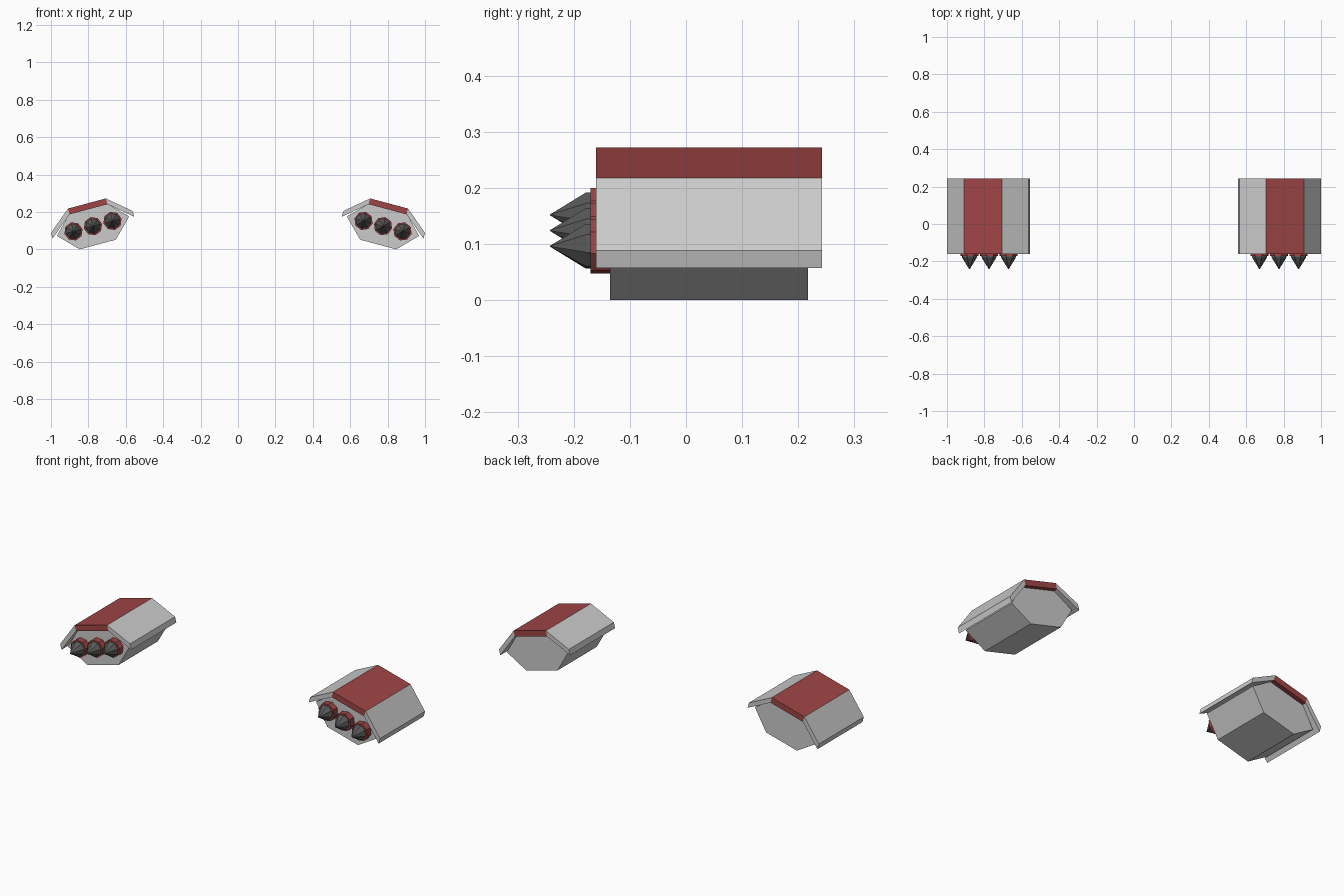
import bpy, bmesh
from math import radians, sin, cos, pi

if "Cube" in bpy.data.objects:
    bpy.data.objects.remove(bpy.data.objects["Cube"])

TILT = radians(15)
OX, OZ = 0.7815, 0.1465          # pod origin in the front plane
MID = -0.0235                    # height of the body axis in pod space


def place(u, v, y):
    """Tilted pod coordinates to world coordinates."""
    return (OX + u * cos(TILT) + v * sin(TILT), y, OZ - u * sin(TILT) + v * cos(TILT))


def material(name, colour):
    m = bpy.data.materials.new(name)
    m.diffuse_color = (*colour, 1)
    m.use_nodes = True
    m.node_tree.nodes["Principled BSDF"].inputs["Base Color"].default_value = m.diffuse_color
    return m


def finish(name, bm, mats=()):
    """Make the object and mirror it to the other side."""
    bmesh.ops.recalc_face_normals(bm, faces=bm.faces)
    me = bpy.data.meshes.new(name)
    bm.to_mesh(me)
    bm.free()
    for m in mats:
        me.materials.append(m)
    ob = bpy.data.objects.new(name, me)
    bpy.context.collection.objects.link(ob)
    mod = ob.modifiers.new("mirror", 'MIRROR')
    mod.use_mirror_merge = False
    return ob


def loft(name, rings, mats=()):
    """Skin closed rings of equal count and cap both ends."""
    bm = bmesh.new()
    rows = [[bm.verts.new(p) for p in ring] for ring in rings]
    n = len(rows[0])
    for a, b in zip(rows, rows[1:]):
        for i in range(n):
            j = (i + 1) % n
            bm.faces.new((a[i], a[j], b[j], b[i]))
    bm.faces.new(rows[0])
    bm.faces.new(rows[-1])
    bmesh.ops.remove_doubles(bm, verts=bm.verts, dist=0.0003)
    return finish(name, bm, mats)


def ring(u, r, y, n=8):
    return [place(u + r * cos(2 * pi * i / n), MID + r * sin(2 * pi * i / n), y)
            for i in range(n)]


red = material("red", (0.35, 0.06, 0.06))
dark = material("dark", (0.1, 0.1, 0.1))
grey = material("grey", (0.8, 0.8, 0.8))

# Hexagonal pod body
hexagon = [(0.2, 0), (0.1, 0.1014), (-0.1, 0.1014), (-0.2, 0), (-0.1, -0.1014), (0.1, -0.1014)]
loft("pod_body", [[place(u, v + MID, y) for u, v in hexagon] for y in (-0.135, 0.217)])

# Folded armour shell with a red centre panel
T = 0.032
fold = [(-0.226, 0), (-0.105, 0.102), (0.105, 0.102), (0.226, 0)]
outline = fold + [(u, v - T) for u, v in reversed(fold)]
bm = bmesh.new()
f, b = [[bm.verts.new(place(u, v, y)) for u, v in outline] for y in (-0.16, 0.242)]
for i in range(8):
    face = bm.faces.new((f[i], f[(i + 1) % 8], b[(i + 1) % 8], b[i]))
    face.material_index = int(i in (1, 5))
for i in range(3):
    for row in (f, b):
        face = bm.faces.new((row[i], row[i + 1], row[6 - i], row[7 - i]))
        face.material_index = int(i == 1)
finish("armour_shell", bm, (grey, red))

# Three missiles: red collar and dark pointed tip
for k, u in enumerate((-0.108, 0, 0.108), 1):
    loft(f"missile_collar_{k}", [ring(u, 0.05, -0.13), ring(u, 0.05, -0.17)], (red,))
    tip = [(0.0415, -0.168), (0.0415, -0.178), (0.001, -0.242)]
    loft(f"missile_tip_{k}", [ring(u, r, y) for r, y in tip], (dark,))
